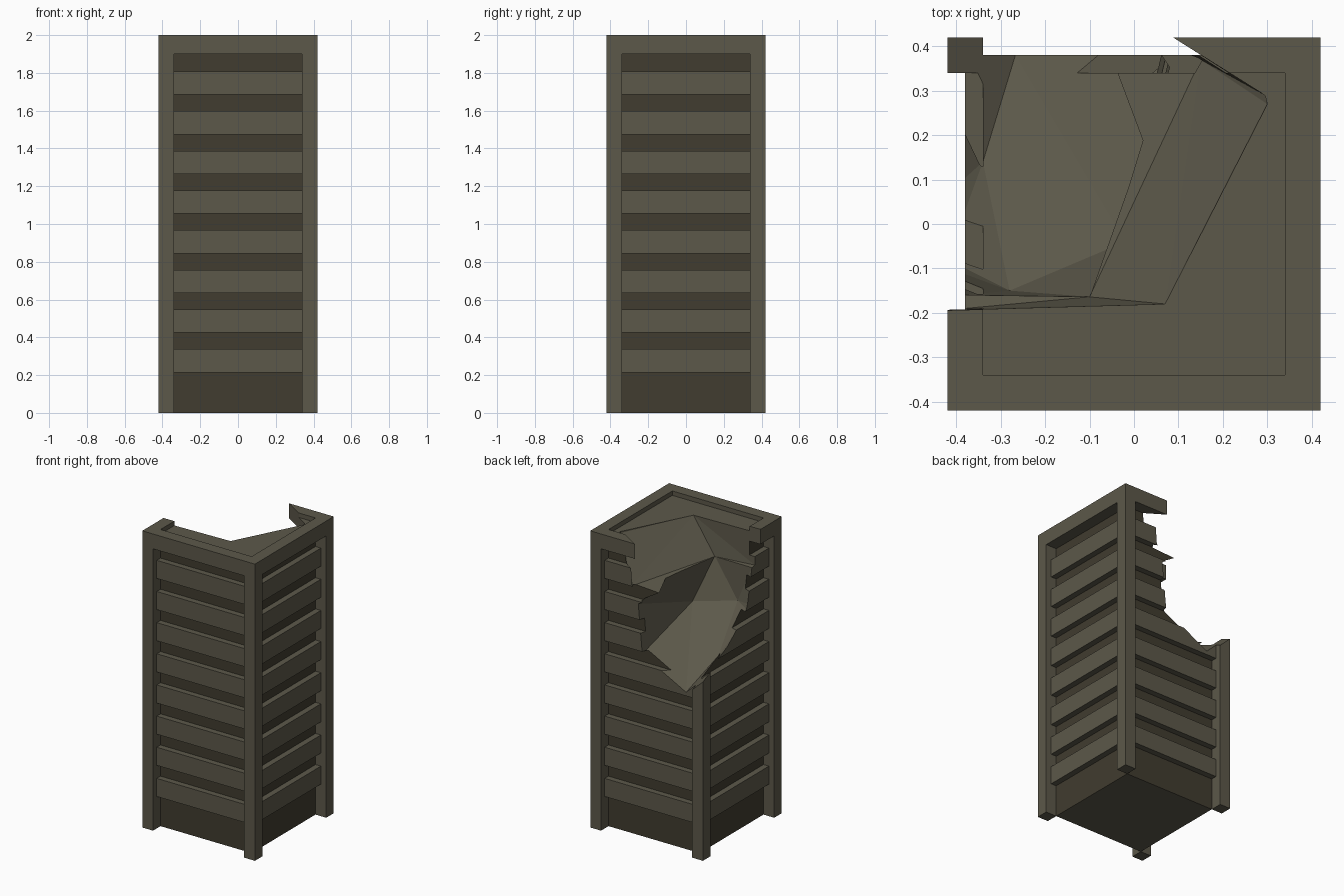
import bpy, bmesh, math
from mathutils import Vector, Matrix

if "Cube" in bpy.data.objects:
    bpy.data.objects.remove(bpy.data.objects["Cube"])

O, I, S = 0.42, 0.34, 0.38      # outer frame, inner core, slat face


def material(name, rgb):
    m = bpy.data.materials.new(name)
    m.diffuse_color = (*rgb, 1)
    m.use_nodes = True
    m.node_tree.nodes["Principled BSDF"].inputs["Base Color"].default_value = m.diffuse_color
    return m


wood = material("wood", (0.107, 0.098, 0.068))
dark = material("dark_wood", (0.052, 0.045, 0.029))


def add_box(bm, lo, hi):
    lo, hi = Vector(lo), Vector(hi)
    mat = Matrix.Translation((lo + hi) / 2) @ Matrix.Diagonal((*(hi - lo), 1))
    return bmesh.ops.create_cube(bm, size=1, matrix=mat)["verts"]


def finish(bm, name, mats=(wood,)):
    bmesh.ops.recalc_face_normals(bm, faces=bm.faces[:])
    me = bpy.data.meshes.new(name)
    bm.to_mesh(me)
    bm.free()
    for m in mats:
        me.materials.append(m)
    ob = bpy.data.objects.new(name, me)
    bpy.context.collection.objects.link(ob)
    return ob


def hull(name, pts):
    bm = bmesh.new()
    for p in pts:
        bm.verts.new(p)
    res = bmesh.ops.convex_hull(bm, input=bm.verts[:])
    junk = [v for v in bm.verts if not v.link_faces]
    bmesh.ops.delete(bm, geom=junk, context="VERTS")
    ob = finish(bm, name)
    ob.hide_render = True
    ob.hide_viewport = True
    return ob


# Faceted lumps that bite out the broken corner
upper = hull("upper_break_cutter", [
    (-0.01, 0.105, 1.745), (-0.10, -0.164, 1.743), (0.07, -0.18, 1.97),
    (0.07, -0.18, 2.2), (0.30, 0.27, 1.96), (0.30, 0.27, 2.2),
    (0.295, 0.29, 1.95), (0.205, 0.345, 2.2), (0.205, 0.345, 1.90),
    (-0.04, 0.50, 2.2), (-0.04, 0.50, 1.85), (0.15, 0.37, 1.68),
    (-0.38, -0.19, 1.75), (-0.33, -0.175, 2.2), (-0.52, -0.20, 2.2),
    (-0.52, -0.17, 1.75), (-0.6, 0.6, 2.2), (-0.6, 0.6, 1.6)])
lower = hull("lower_break_cutter", [
    (-0.07, 0.25, 1.264), (0.007, 0.30, 1.586), (-0.02, -0.04, 1.467),
    (-0.01, 0.105, 1.75), (-0.10, -0.164, 1.747), (-0.28, -0.15, 1.50),
    (0.09, 0.38, 1.58), (0.06, 0.38, 1.25), (-0.267, 0.38, 1.08),
    (-0.34, 0.14, 1.255), (-0.42, -0.08, 1.48), (-0.55, -0.05, 1.55),
    (0.06, 0.52, 1.5), (-0.25, 0.52, 1.08), (-0.55, 0.55, 1.27),
    (-0.55, 0.55, 1.9), (-0.38, -0.16, 1.75)])


def break_corner(ob):
    for c in (upper, lower):
        m = ob.modifiers.new("break", "BOOLEAN")
        m.operation = "DIFFERENCE"
        m.solver = "EXACT"
        m.object = c


# Inner core with dark sides
bm = bmesh.new()
add_box(bm, (-I, -I, 0), (I, I, 1.97))
bm.normal_update()
for f in bm.faces:
    f.material_index = 1 if abs(f.normal.z) < 0.5 else 0
break_corner(finish(bm, "core", (wood, dark)))

# Frame: square rim with corner posts extruded down from it
bm = bmesh.new()
c = (-O, -I, I, O)
g = [[bm.verts.new((x, y, 2)) for y in c] for x in c]
ring = [bm.faces.new((g[i][j], g[i + 1][j], g[i + 1][j + 1], g[i][j + 1]))
        for i in range(3) for j in range(3) if (i, j) != (1, 1)]
bmesh.ops.delete(bm, geom=[v for v in bm.verts if not v.link_faces], context="VERTS")


def extrude_down(faces, d, keep):
    r = bmesh.ops.extrude_face_region(bm, geom=faces, use_keep_orig=keep)["geom"]
    bmesh.ops.translate(bm, vec=(0, 0, -d),
                        verts=[v for v in r if isinstance(v, bmesh.types.BMVert)])
    return [f for f in r if isinstance(f, bmesh.types.BMFace)]


low = extrude_down(ring, 0.1, True)
corners = []
for f in low:
    m = f.calc_center_median()
    if abs(m.x) > I and abs(m.y) > I:
        corners.append(f)
extrude_down(corners, 1.9, False)
bmesh.ops.dissolve_limit(bm, angle_limit=math.radians(1),
                         verts=bm.verts[:], edges=bm.edges[:])
break_corner(finish(bm, "frame"))

# Eight horizontal slats on each side
for k, side in enumerate(("front", "right", "back", "left")):
    bm = bmesh.new()
    for i in range(8):
        z = 0.215 + 0.21 * i
        add_box(bm, (-I, -S, z), (I, -I, z + 0.122))
    bmesh.ops.rotate(bm, verts=bm.verts[:], cent=(0, 0, 0),
                     matrix=Matrix.Rotation(k * math.pi / 2, 3, "Z"))
    break_corner(finish(bm, side + "_slats"))
